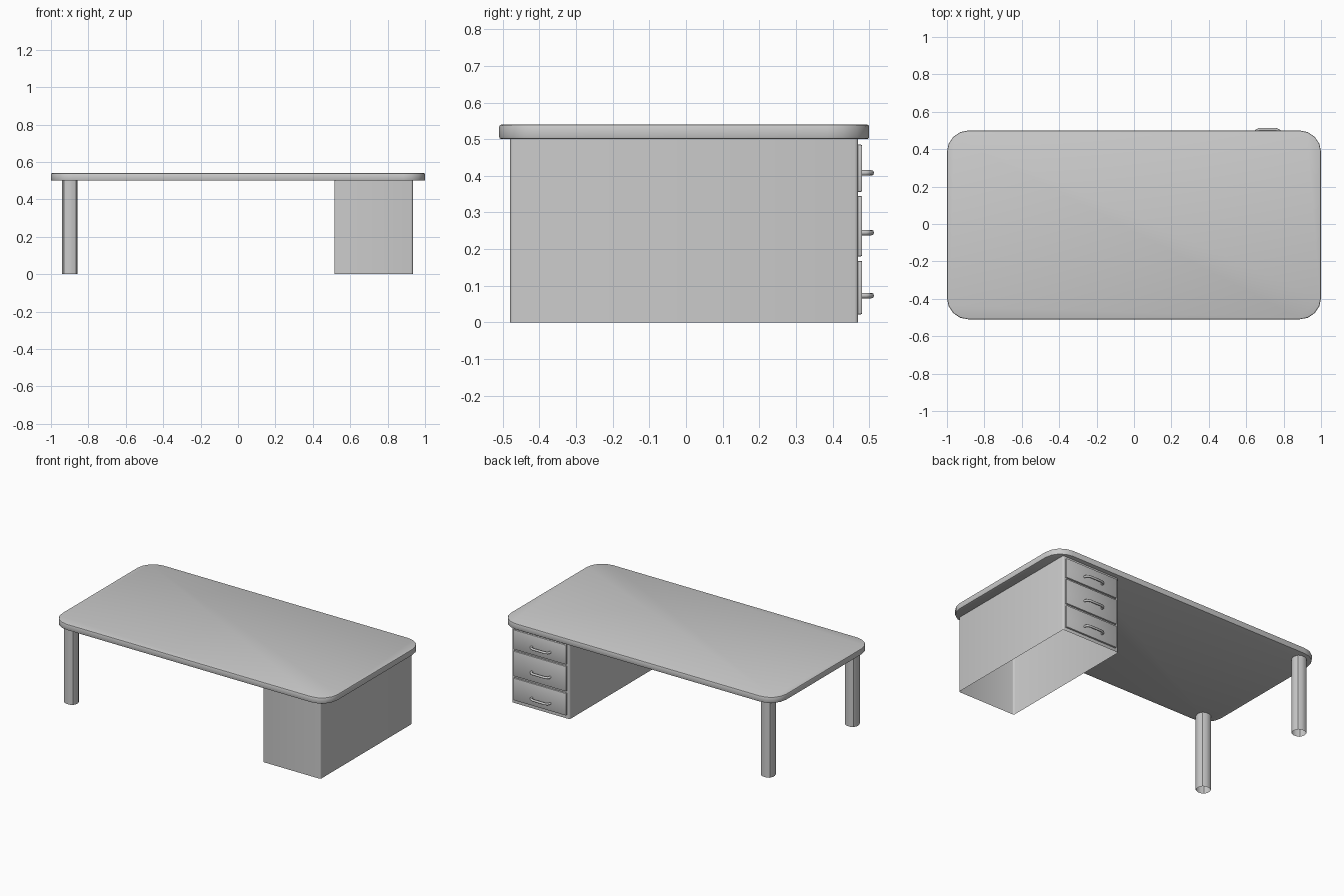
import bpy, bmesh, math

if "Cube" in bpy.data.objects:
    bpy.data.objects.remove(bpy.data.objects["Cube"])


def rounded_box(name, x, y, z, radius, segments, edge=0.0, open_ends=False):
    """Box from (min, max) ranges with rounded vertical corners, optional softened rims."""
    bm = bmesh.new()
    pts = []
    for cx, cy, start in ((x[1] - radius, y[1] - radius, 0), (x[0] + radius, y[1] - radius, 90),
                          (x[0] + radius, y[0] + radius, 180), (x[1] - radius, y[0] + radius, 270)):
        for i in range(segments + 1):
            a = math.radians(start + 90 * i / segments)
            pts.append((cx + radius * math.cos(a), cy + radius * math.sin(a)))
    low = [bm.verts.new((px, py, z[0])) for px, py in pts]
    high = [bm.verts.new((px, py, z[1])) for px, py in pts]
    n = len(pts)
    for i in range(n):
        j = (i + 1) % n
        bm.faces.new((low[i], low[j], high[j], high[i]))
    if not open_ends:
        bm.faces.new(high)
        bm.faces.new(low[::-1])
    if edge:
        rims = [e for e in bm.edges if abs(e.verts[0].co.z - e.verts[1].co.z) < 1e-6]
        bmesh.ops.bevel(bm, geom=rims, offset=edge, segments=2, profile=0.5, affect='EDGES')
    return add_object(name, bm)


def add_object(name, bm, angle=35):
    mesh = bpy.data.meshes.new(name)
    bm.to_mesh(mesh)
    bm.free()
    obj = bpy.data.objects.new(name, mesh)
    bpy.context.collection.objects.link(obj)
    bpy.ops.object.select_all(action='DESELECT')
    obj.select_set(True)
    bpy.context.view_layer.objects.active = obj
    bpy.ops.object.shade_smooth_by_angle(angle=math.radians(angle))
    return obj


def drawer_front(name, x, y, z):
    """Thin panel with softened edges."""
    bm = bmesh.new()
    bmesh.ops.create_cube(bm, size=1)
    for v in bm.verts:
        for k, r in enumerate((x, y, z)):
            v.co[k] = r[1] if v.co[k] > 0 else r[0]
    bmesh.ops.bevel(bm, geom=bm.edges[:], offset=0.004, segments=2, profile=0.5, affect='EDGES')
    return add_object(name, bm)


def handle(name, x, z):
    """Bowed round pull swept along a short path."""
    path = [(-0.066, 0.474), (-0.066, 0.490), (-0.060, 0.499), (-0.044, 0.506),
            (0.044, 0.506), (0.060, 0.499), (0.066, 0.490), (0.066, 0.474)]
    curve = bpy.data.curves.new(name, 'CURVE')
    curve.dimensions = '3D'
    curve.bevel_depth = 0.0075
    curve.bevel_resolution = 2
    curve.use_fill_caps = True
    spline = curve.splines.new('POLY')
    spline.points.add(len(path) - 1)
    for p, (dx, y) in zip(spline.points, path):
        p.co = (x + dx, y, z, 1)
    obj = bpy.data.objects.new(name, curve)
    bpy.context.collection.objects.link(obj)


# Desktop slab
rounded_box("desktop", (-1, 1), (-0.51, 0.50), (0.50, 0.54), 0.115, 4, edge=0.006)

# Drawer cabinet: shell open at the bottom
rounded_box("drawer_cabinet", (0.515, 0.935), (-0.48, 0.47), (0, 0.50), 0.01, 3, open_ends=True)

# Hollow legs on the left
for label, y in (("front", -0.44), ("back", 0.43)):
    rounded_box(label + "_leg", (-0.94, -0.858), (y - 0.04, y + 0.04), (0, 0.50), 0.03, 2, open_ends=True)

# Drawers with pulls on the back face
for label, z0, z1, hz in (("bottom", 0.022, 0.168, 0.073), ("middle", 0.18, 0.345, 0.245),
                          ("top", 0.356, 0.485, 0.408)):
    drawer_front(label + "_drawer", (0.535, 0.918), (0.466, 0.481), (z0, z1))
    handle(label + "_drawer_handle", 0.715, hz)
